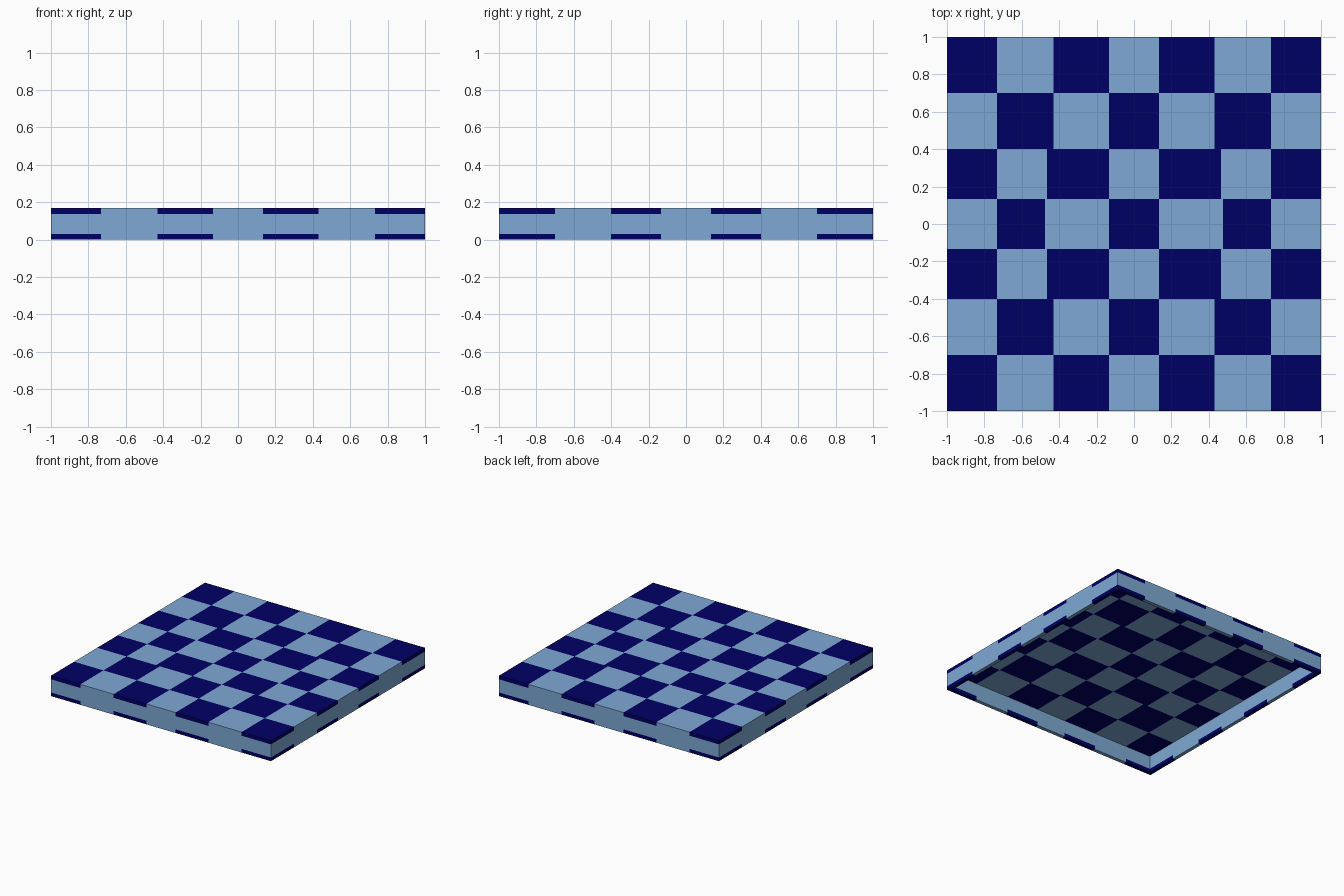
import bpy
import bmesh
from mathutils import Matrix
import math

if "Cube" in bpy.data.objects:
    bpy.data.objects.remove(bpy.data.objects["Cube"], do_unlink=True)

HEIGHT = 0.168   # overall height of the open-bottomed lid
T = 0.03         # shell thickness, also the depth of the dark edge strips
INNER = 1 - T


def make_material(name, color):
    mat = bpy.data.materials.new(name)
    mat.use_nodes = True
    mat.diffuse_color = color
    mat.node_tree.nodes["Principled BSDF"].inputs["Base Color"].default_value = color
    return mat


LIGHT = make_material("light blue", (0.208, 0.395, 0.66, 1))
DARK = make_material("navy blue", (0.0, 0.0, 0.13, 1))


def mirrored(*edges):
    """Symmetric list of cell boundaries from the positive ones."""
    return sorted([-e for e in edges] + list(edges))


def panel(name, v_edges, u_edges_for_row, is_dark, matrix):
    """Flat sheet cut into cells, each cell coloured by a rule."""
    bm = bmesh.new()
    for row in range(len(v_edges) - 1):
        v0, v1 = v_edges[row:row + 2]
        us = u_edges_for_row(row)
        for col in range(len(us) - 1):
            u0, u1 = us[col:col + 2]
            corners = ((u0, v0), (u1, v0), (u1, v1), (u0, v1))
            face = bm.faces.new([bm.verts.new((u, v, 0)) for u, v in corners])
            face.material_index = int(is_dark(row, col))
    bmesh.ops.remove_doubles(bm, verts=bm.verts[:], dist=1e-4)
    bm.transform(matrix)
    mesh = bpy.data.meshes.new(name)
    bm.to_mesh(mesh)
    bm.free()
    mesh.materials.append(LIGHT)
    mesh.materials.append(DARK)
    obj = bpy.data.objects.new(name, mesh)
    bpy.context.collection.objects.link(obj)


def x_edges(limit, middle=0.43):
    return mirrored(0.133, middle, 0.733, limit)


def y_edges(limit):
    return mirrored(0.133, 0.40, 0.70, limit)


MIDDLE = {2: 0.465, 3: 0.475, 4: 0.465}   # wider cells in the middle rows
move = Matrix.Translation
tip_up = Matrix.Rotation(math.pi / 2, 4, "X")
flip = Matrix.Rotation(math.pi, 4, "X")

# Checkered top and the matching ceiling inside the shell
for name, limit, matrix in (("checkered_top", 1, move((0, 0, HEIGHT))),
                            ("checkered_ceiling", INNER, move((0, 0, HEIGHT - T)) @ flip)):
    panel(name, y_edges(limit),
          lambda row, lim=limit: x_edges(lim, MIDDLE.get(row, 0.43)),
          lambda row, col: (row + col) % 2 == 0, matrix)

# Four sides: outer wall, inner wall of the opposite side, and bottom rim
SIDES = ("front", "left", "back", "right")
for turn, side in enumerate(SIDES):
    spin = Matrix.Rotation(turn * math.pi / 2, 4, "Z")
    edges = y_edges if turn % 2 else x_edges
    panel(side + "_outer_wall", [0, T, HEIGHT - T, HEIGHT],
          lambda row: edges(1),
          lambda row, col: row != 1 and col % 2 == 0,
          spin @ move((0, -1, 0)) @ tip_up)
    panel(SIDES[(turn + 2) % 4] + "_inner_wall", [0, T, HEIGHT - T],
          lambda row: edges(INNER),
          lambda row, col: row == 0 and col % 2 == 0,
          spin @ move((0, INNER, 0)) @ tip_up)
    # side rims stop short so the front and back rims fill the corners
    panel(side + "_rim", [0, T],
          lambda row: edges(INNER if turn % 2 else 1),
          lambda row, col: col % 2 == 0,
          spin @ move((0, -INNER, 0)) @ flip)
